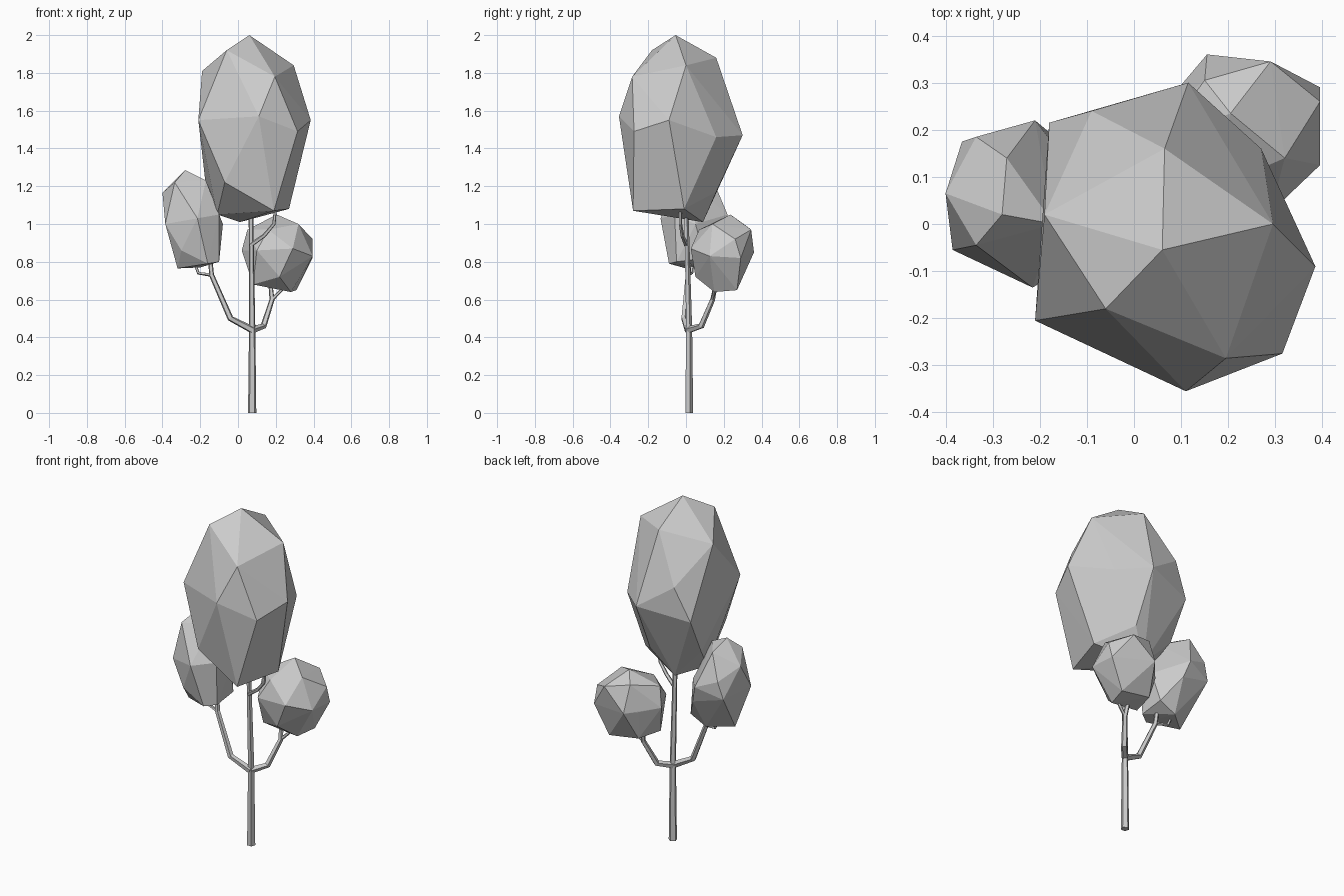
import bpy
import bmesh
from mathutils import Vector

default_cube = bpy.data.objects.get("Cube")
if default_cube:
    bpy.data.objects.remove(default_cube, do_unlink=True)


def make_material(name, color):
    material = bpy.data.materials.new(name)
    material.use_nodes = True
    material.diffuse_color = color
    shader = material.node_tree.nodes["Principled BSDF"]
    shader.inputs["Base Color"].default_value = color
    shader.inputs["Roughness"].default_value = 0.9
    return material


GREY = make_material("plain_grey", (0.6, 0.6, 0.6, 1))


def finish_object(name, bm):
    """Turn a bmesh into a flat shaded object in the scene."""
    bmesh.ops.recalc_face_normals(bm, faces=bm.faces)
    mesh = bpy.data.meshes.new(name)
    bm.to_mesh(mesh)
    bm.free()
    mesh.materials.append(GREY)
    obj = bpy.data.objects.new(name, mesh)
    bpy.context.collection.objects.link(obj)
    return obj


def faceted_crown(name, corners):
    """Leaf mass: a faceted hull stretched around a few corners."""
    bm = bmesh.new()
    for corner in corners:
        bm.verts.new(corner)
    hull = bmesh.ops.convex_hull(bm, input=bm.verts)
    inside = [v for v in hull["geom_interior"] if isinstance(v, bmesh.types.BMVert)]
    bmesh.ops.delete(bm, geom=inside, context="VERTS")
    return finish_object(name, bm)


def tapered_limb(name, path, start_radius, end_radius, sides=5):
    """Wood: rings of corners along a path, bridged and capped."""
    bm = bmesh.new()
    points = [Vector(p) for p in path]
    last = len(points) - 1
    rings = []
    for i, point in enumerate(points):
        before, after = points[max(i - 1, 0)], points[min(i + 1, last)]
        turn = Vector((0, 0, 1)).rotation_difference(after - before)
        radius = start_radius + (end_radius - start_radius) * i / last
        ring = bmesh.ops.create_circle(bm, segments=sides, radius=radius)["verts"]
        for vert in ring:
            vert.co = point + turn @ vert.co
        rings.append(ring)
    for lower, upper in zip(rings, rings[1:]):
        for k in range(sides):
            n = (k + 1) % sides
            bm.faces.new((lower[k], lower[n], upper[n], upper[k]))
    bm.faces.new(rings[0])
    bm.faces.new(rings[-1])
    return finish_object(name, bm)


# Trunk and its upper fork
tapered_limb("trunk", [(.075, .015, 0), (.075, .015, .45), (.068, 0, 1.1)], .023, .012)
tapered_limb("upper_fork", [(.07, 0, .89), (.14, -.02, .94), (.19, -.03, 1), (.2, -.03, 1.1)], .012, .008)

# Side branches with their twigs
tapered_limb("right_branch", [(.075, .01, .44), (-.04, -.01, .5), (-.14, .01, .73), (-.15, .02, .85)], .02, .011)
tapered_limb("right_twig", [(-.14, .01, .73), (-.21, .03, .74), (-.24, .04, .82)], .01, .007)
tapered_limb("left_branch", [(.075, .015, .44), (.135, .08, .46), (.18, .14, .6), (.17, .16, .7)], .02, .011)
tapered_limb("left_twig", [(.18, .14, .6), (.23, .15, .65), (.24, .16, .7)], .01, .007)

# Tall main crown, listed from top to bottom
faceted_crown("main_crown", [
    (.06, -.055, 2), (-.06, -.18, 1.92), (.065, .16, 1.88), (.295, 0, 1.84),
    (-.19, .02, 1.81), (.195, -.285, 1.78), (-.09, .24, 1.61),
    (.11, -.355, 1.57), (.385, -.09, 1.55), (-.21, -.205, 1.55),
    (.315, -.275, 1.49), (.115, .3, 1.47), (.27, .16, 1.46), (-.18, .215, 1.42),
    (-.07, -.27, 1.22), (-.17, .1, 1.2), (.12, .16, 1.17), (.27, -.01, 1.08),
    (.19, -.28, 1.07), (-.11, -.04, 1.05), (.01, .09, 1.01),
])

# Middle crown on the right branch
faceted_crown("right_crown", [
    (-.28, .02, 1.285), (-.27, .14, 1.24), (-.335, -.045, 1.22), (-.17, 0, 1.23),
    (-.4, .065, 1.165), (-.335, .185, 1.1), (-.21, .22, 1.05), (-.1, -.06, 1.05),
    (-.215, -.135, 1.03), (-.385, -.055, 1), (-.365, .175, 1), (-.08, .05, 1),
    (-.18, .195, .95), (-.3, -.08, .86), (-.1, .1, .82), (-.1, -.05, .8),
    (-.16, -.09, .79), (-.2, .1, .77), (-.32, 0, .765),
])

# Low round crown on the left branch
faceted_crown("left_crown", [
    (.205, .235, 1.05), (.15, .305, 1), (.32, .14, 1), (.29, .345, .97),
    (.05, .17, .97), (.16, .07, .97), (.395, .26, .92), (.29, .025, .87),
    (.1, .04, .86), (.02, .2, .86), (.155, .36, .85), (.1, .295, .85),
    (.395, .125, .83), (.395, .29, .82), (.22, .05, .72), (.08, .12, .68),
    (.12, .27, .68), (.31, .27, .65), (.28, .15, .64),
])
